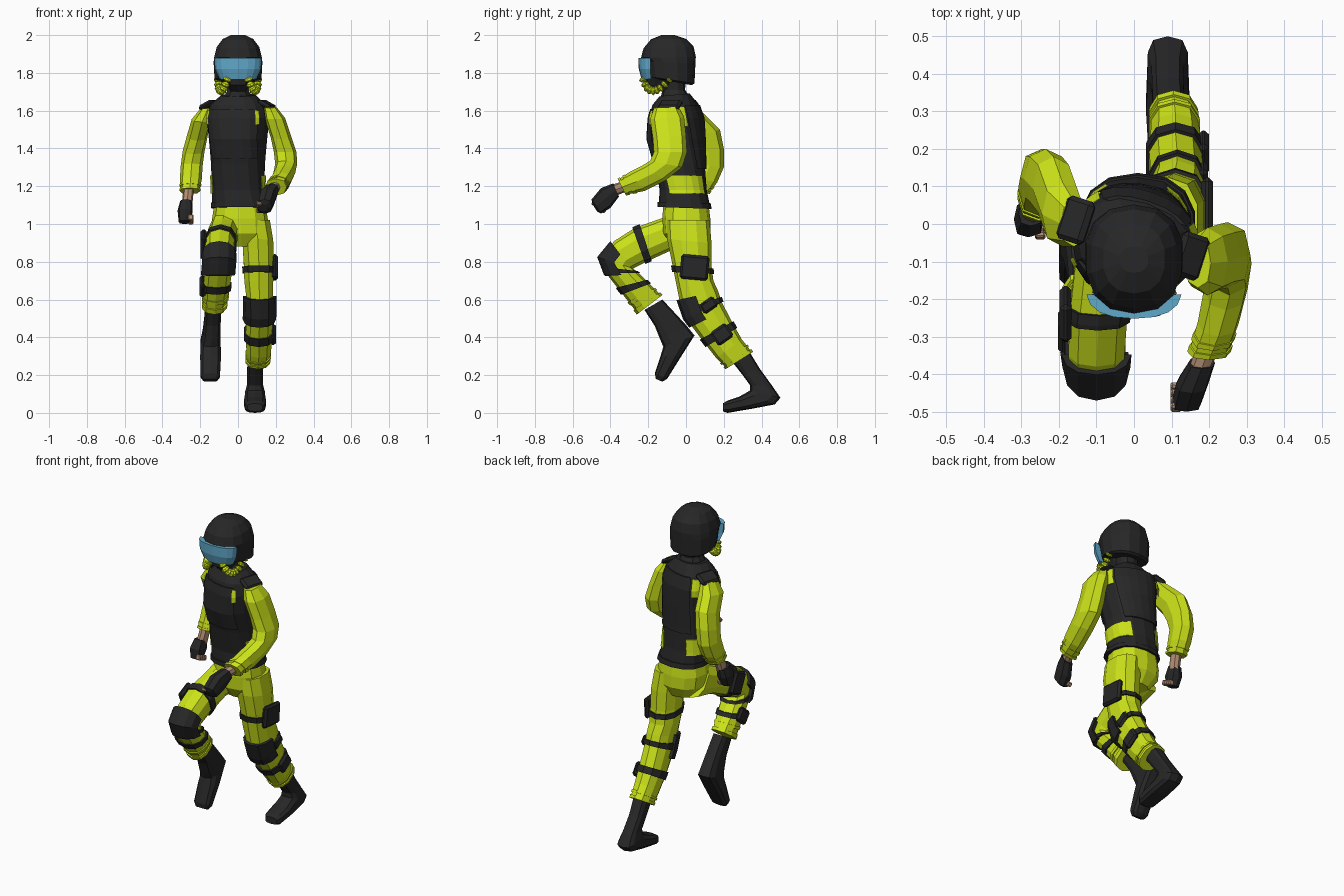
import bpy, bmesh
from math import sin, cos, radians, floor, ceil, copysign
from mathutils import Vector, Matrix, Euler


def material(name, rgb):
    m = bpy.data.materials.new(name)
    m.diffuse_color = (*rgb, 1)
    return m


YELLOW = material("yellow cloth", (0.60, 0.76, 0.01))
BLACK = material("black gear", (0.02, 0.02, 0.021))
GLASS = material("visor glass", (0.12, 0.40, 0.60))
SKIN = material("skin", (0.45, 0.27, 0.17))


def finish(name, bm, mat):
    bmesh.ops.recalc_face_normals(bm, faces=bm.faces)
    me = bpy.data.meshes.new(name)
    bm.to_mesh(me)
    bm.free()
    me.materials.append(mat)
    ob = bpy.data.objects.new(name, me)
    bpy.context.collection.objects.link(ob)
    return ob


def loft(name, mat, rings, n=10, p=0.85, arc=None):
    """Ring: front y, front z, back y, back z, centre x, half width, optional twist.
    Angle 0 is the front, 90 is +x; an arc gives a closed slice of the loft."""
    if arc:
        angles = [radians(arc[0] + (arc[1] - arc[0]) * i / (n - 1)) for i in range(n)]
    else:
        angles = [radians(360 * i / n) for i in range(n)]
    bm = bmesh.new()
    loops = []
    for yf, zf, yb, zb, xc, hw, *tw in rings:
        mid = Vector((xc, (yf + yb) / 2, (zf + zb) / 2))
        half = Vector((0, (yf - yb) / 2, (zf - zb) / 2))
        rot = Matrix.Rotation(radians(tw[0] if tw else 0), 3, 'Z')
        loop = []
        for a in angles:
            c, s = (copysign(abs(v) ** p, v) for v in (cos(a), sin(a)))
            loop.append(bm.verts.new(mid + rot @ (half * c + Vector((hw * s, 0, 0)))))
        loops.append(loop)
    for a, b in zip(loops, loops[1:]):
        for i in range(n):
            j = (i + 1) % n
            bm.faces.new((a[i], a[j], b[j], b[i]))
    bm.faces.new(loops[0])
    bm.faces.new(loops[-1])
    return finish(name, bm, mat)


def ring_at(rings, t, grow):
    i = min(int(t), len(rings) - 2)
    r = [a + (b - a) * (t - i) for a, b in zip(rings[i], rings[i + 1])]
    d = Vector((r[0] - r[2], r[1] - r[3])).normalized() * grow
    r[0] += d.x
    r[1] += d.y
    r[2] -= d.x
    r[3] -= d.y
    r[5] += grow
    return r


def band(name, mat, rings, t0, t1, grow=0.009, n=10, p=0.85, arc=None):
    """Strap or patch that follows a stretch of an existing loft."""
    ts = [t0] + list(range(floor(t0) + 1, ceil(t1))) + [t1]
    return loft(name, mat, [ring_at(rings, t, grow) for t in ts], n, p, arc)


def box(name, mat, loc, size, rot=(0, 0, 0), bevel=0.012):
    bm = bmesh.new()
    bmesh.ops.create_cube(bm, size=1)
    bmesh.ops.scale(bm, vec=size, verts=bm.verts)
    bmesh.ops.bevel(bm, geom=bm.edges[:], offset=bevel, segments=1, affect='EDGES')
    bm.transform(Matrix.Translation(loc) @ Euler([radians(a) for a in rot]).to_matrix().to_4x4())
    return finish(name, bm, mat)


# Vest, twisted so the +x shoulder leads
torso = [(-.145, 1.09, .13, 1.08, .01, .15, 0), (-.14, 1.18, .11, 1.18, 0, .14, -3),
         (-.165, 1.32, .10, 1.32, 0, .142, -8), (-.20, 1.45, .095, 1.45, 0, .152, -14),
         (-.19, 1.56, .085, 1.56, 0, .165, -18), (-.17, 1.63, .06, 1.63, 0, .15, -18),
         (-.14, 1.675, .02, 1.69, 0, .09, -12)]
loft("vest", BLACK, torso, 14)
band("vest_hem", BLACK, torso, 0, .3, .006, 14)
band("chest_plate", BLACK, torso, 2.2, 4.7, .007, 7, arc=(-52, 52))
band("back_plate", BLACK, torso, 1.8, 5, .007, 7, arc=(135, 225))
for side, s in (("right", 1), ("left", -1)):
    band(side + "_waist_panel", YELLOW, torso, .8, 1.55, .006, 6, arc=(s * 62, s * 150))
    band(side + "_chest_strip", YELLOW, torso, 3.7, 4.6, .011, 3, arc=(s * 46, s * 56))
    band(side + "_back_strip", YELLOW, torso, 3.6, 4.9, .008, 3, arc=(s * 112, s * 132))
box("right_shoulder_flap", BLACK, (.15, -.085, 1.63), (.085, .12, .03), (0, 28, -18))
box("left_shoulder_flap", BLACK, (-.155, .01, 1.63), (.085, .12, .03), (0, -28, -18))

# Trouser seat
loft("trouser_seat", YELLOW,
     [(-.12, 1.11, .12, 1.10, .01, .135), (-.125, 1.03, .13, 1.02, .01, .148),
      (-.12, .95, .13, .95, .015, .145), (-.07, .88, .09, .88, .02, .09)], 12)

# Legs: the +x leg pushes off behind, the -x leg is lifted
right_leg = [(-.105, 1.02, .125, 1.02, .09, .082), (-.10, .92, .135, .90, .105, .085),
             (-.075, .80, .135, .78, .11, .083), (-.055, .70, .145, .70, .11, .08),
             (-.035, .60, .17, .645, .115, .074), (0, .50, .19, .585, .115, .073),
             (.09, .38, .25, .47, .11, .073), (.16, .29, .295, .39, .11, .068),
             (.215, .235, .35, .32, .105, .06)]
left_leg = [(-.06, 1.07, .06, .88, -.065, .08), (-.13, 1.03, -.08, .86, -.08, .08),
            (-.27, .98, -.21, .80, -.095, .08), (-.38, .91, -.29, .76, -.10, .078),
            (-.455, .82, -.28, .765, -.10, .075), (-.42, .735, -.25, .74, -.105, .075),
            (-.345, .64, -.20, .69, -.115, .073), (-.255, .525, -.13, .62, -.125, .062)]
gear = {"right": (right_leg, (2.2, 2.55), (4, 5.35), (4.55, 5), (5.9, 6.3)),
        "left": (left_leg, (1.8, 2.1), (3.15, 5.1), (4.55, 4.95), (5.75, 6.1))}
for side, (leg, thigh, pad, knee, shin) in gear.items():
    end = len(leg) - 1
    loft(side + "_trouser_leg", YELLOW, leg)
    band(side + "_thigh_strap", BLACK, leg, *thigh)
    band(side + "_knee_strap", BLACK, leg, *knee)
    band(side + "_shin_strap", BLACK, leg, *shin)
    band(side + "_knee_pad", BLACK, leg, *pad, grow=.016, n=7, arc=(-85, 85))
    band(side + "_trouser_fold", YELLOW, leg, end - .55, end - .4, .006)
    band(side + "_trouser_cuff", YELLOW, leg, end - .2, end, .007)
box("right_thigh_pouch", BLACK, (.195, .045, .77), (.032, .15, .13), (-5, 0, 0))
box("right_knee_pouch", BLACK, (.185, .12, .57), (.025, .09, .06), (35, 0, 0))
box("right_shin_pouch", BLACK, (.185, .19, .415), (.03, .10, .085), (35, 0, 0))
box("left_thigh_pouch", BLACK, (-.182, -.24, .89), (.032, .11, .14), (25, 0, 0))
box("left_shin_pouch", BLACK, (-.188, -.285, .67), (.03, .10, .085), (38, 0, 0))

# Boots
loft("right_boot", BLACK,
     [(.245, .27, .335, .325, .095, .045), (.30, .20, .39, .235, .09, .043),
      (.34, .145, .455, .145, .09, .045), (.34, .12, .50, .08, .09, .055),
      (.325, .11, .47, .045, .09, .056), (.28, .085, .35, .022, .09, .06),
      (.22, .065, .22, 0, .09, .055), (.195, .05, .195, .008, .09, .04)], 10, .65)
loft("left_boot", BLACK,
     [(-.22, .545, -.125, .60, -.13, .045), (-.165, .46, -.055, .525, -.135, .045),
      (-.135, .385, 0, .465, -.14, .048), (-.12, .35, .045, .41, -.145, .054),
      (-.135, .30, -.025, .30, -.145, .057), (-.165, .21, -.10, .18, -.147, .053),
      (-.16, .18, -.125, .165, -.147, .038)], 10, .65)

# Sleeves
right_arm = [(-.17, 1.615, -.04, 1.62, .17, .035), (-.19, 1.555, -.01, 1.565, .195, .055),
             (-.175, 1.45, 0, 1.47, .228, .055), (-.17, 1.38, .005, 1.38, .25, .06),
             (-.19, 1.335, -.02, 1.30, .255, .058), (-.23, 1.31, -.11, 1.23, .245, .058),
             (-.30, 1.275, -.22, 1.175, .225, .055), (-.36, 1.235, -.32, 1.155, .20, .053)]
left_arm = [(-.06, 1.61, .06, 1.62, -.16, .035), (-.06, 1.54, .11, 1.57, -.19, .055),
            (.01, 1.44, .18, 1.50, -.215, .055), (.04, 1.37, .20, 1.40, -.235, .058),
            (.05, 1.32, .20, 1.30, -.245, .058), (.03, 1.25, .165, 1.22, -.25, .058),
            (.01, 1.19, .12, 1.16, -.255, .05)]
for side, arm in (("right", right_arm), ("left", left_arm)):
    end = len(arm) - 1
    loft(side + "_sleeve", YELLOW, arm, 8)
    band(side + "_sleeve_fold", YELLOW, arm, end - .6, end - .4, .004, 8)
    band(side + "_sleeve_cuff", YELLOW, arm, end - .2, end, .005, 8)

# Hands: bare wrists, fingerless gloves, fingertips
loft("right_wrist", SKIN, [(-.34, 1.225, -.32, 1.17, .197, .03), (-.40, 1.205, -.37, 1.15, .175, .03)], 8)
loft("right_glove", BLACK,
     [(-.385, 1.215, -.355, 1.145, .18, .036), (-.45, 1.19, -.40, 1.085, .155, .043),
      (-.50, 1.13, -.45, 1.055, .14, .04), (-.495, 1.105, -.47, 1.065, .13, .025)], 8, .7)
loft("left_wrist", SKIN, [(.025, 1.19, .085, 1.17, -.262, .028), (0, 1.11, .06, 1.09, -.27, .028)], 8)
loft("left_glove", BLACK,
     [(-.005, 1.13, .065, 1.11, -.275, .032), (-.035, 1.08, .06, 1.06, -.28, .04),
      (-.035, 1.02, .03, 1.0, -.282, .032)], 8, .7)
for i in range(4):
    box("right_fingertip", SKIN, (.112, -.488 + .018 * i, 1.11 - .013 * i), (.03, .019, .026), (-40, 0, 0), .005)
    box("left_fingertip", SKIN, (-.25, -.03 + .018 * i, 1.035 - .007 * i), (.028, .018, .03), (-15, 0, 0), .005)

# Head: neck, mask, helmet, visor
loft("neck", BLACK, [(-.13, 1.77, 0, 1.77, 0, .06), (-.125, 1.71, -.005, 1.71, 0, .058),
                     (-.14, 1.64, .03, 1.66, 0, .085)])
loft("face_mask", BLACK, [(-.22, 1.78, -.05, 1.77, 0, .085), (-.215, 1.735, -.05, 1.74, 0, .06),
                          (-.17, 1.70, -.05, 1.71, 0, .04)])
loft("helmet", BLACK,
     [(-.16, 1.77, .03, 1.735, 0, .112), (-.20, 1.78, .045, 1.745, 0, .126),
      (-.215, 1.86, .05, 1.85, 0, .132), (-.238, 1.88, .052, 1.885, 0, .129),
      (-.225, 1.93, .04, 1.94, 0, .115), (-.185, 1.978, 0, 1.98, 0, .083),
      (-.13, 2.0, -.06, 2.0, 0, .038)], 14)
loft("visor", GLASS,
     [(-.252, 1.88, -.105, 1.88, 0, .127), (-.25, 1.82, -.11, 1.82, 0, .122),
      (-.235, 1.765, -.12, 1.77, 0, .098)], 9, arc=(-85, 85))

# Ribbed breathing hoses
for side, s in (("right", 1), ("left", -1)):
    a, b, c = (Vector(v) for v in ((s * .105, -.09, 1.765), (s * .10, -.19, 1.645), (s * .055, -.225, 1.765)))
    bm = bmesh.new()
    for i in range(9):
        t = i / 8
        pos = a * (1 - t) ** 2 + b * 2 * t * (1 - t) + c * t * t
        turn = ((b - a) * (1 - t) + (c - b) * t).to_track_quat('Z', 'Y').to_matrix().to_4x4()
        bmesh.ops.create_uvsphere(bm, u_segments=8, v_segments=4, radius=.024,
                                  matrix=Matrix.Translation(pos) @ turn @ Matrix.Diagonal((1, 1, .55, 1)))
    finish(side + "_hose", bm, YELLOW)
